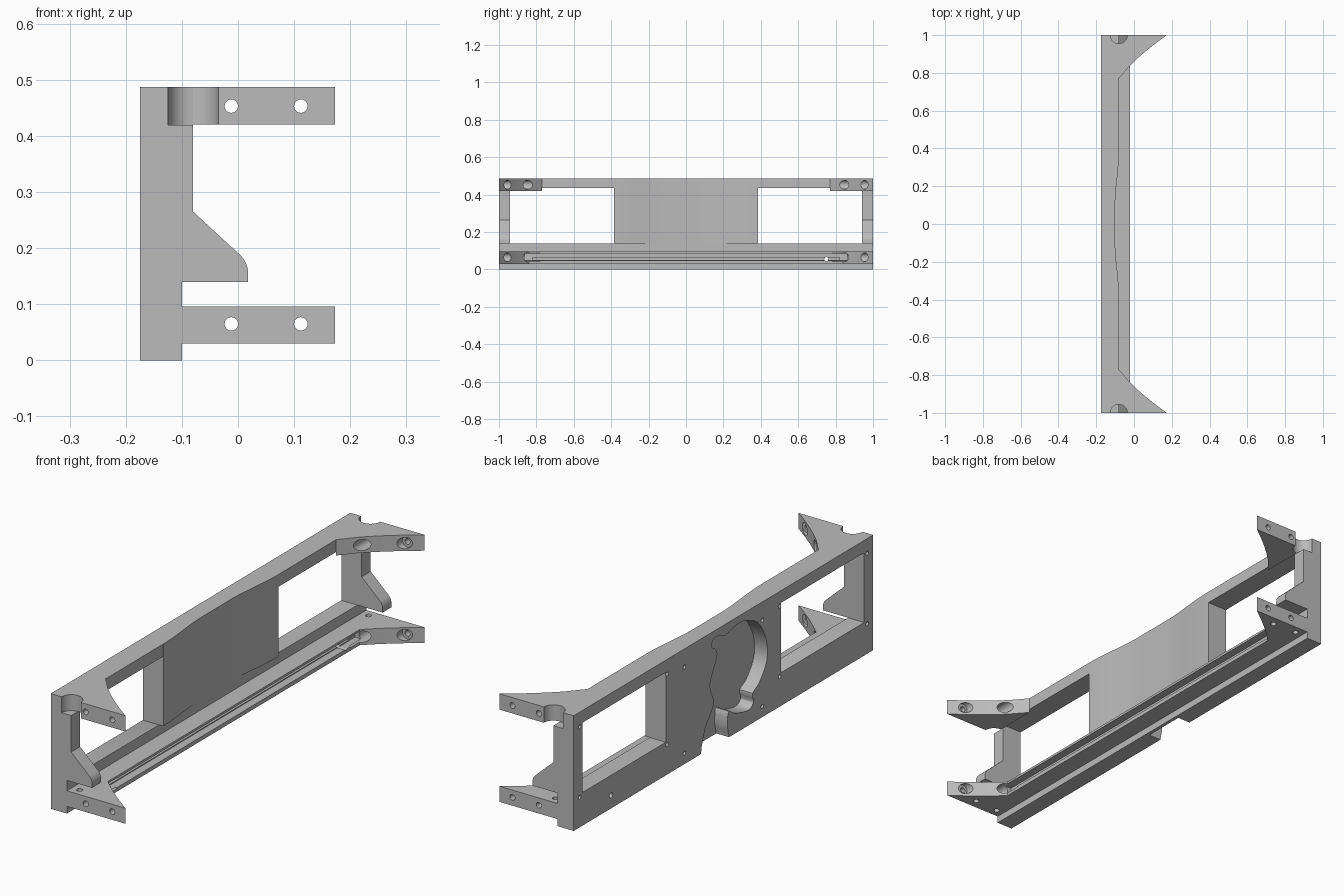
import bpy, bmesh, math
from mathutils import Vector

cube = bpy.data.objects.get("Cube")
if cube:
    bpy.data.objects.remove(cube)

grey = bpy.data.materials.new("mid_grey")
grey.use_nodes = True
colour = (0.5, 0.5, 0.5, 1)
grey.diffuse_color = colour
grey.node_tree.nodes["Principled BSDF"].inputs["Base Color"].default_value = colour

cutters = bpy.data.collections.new("cutters")
bpy.context.scene.collection.children.link(cutters)
parts = []

PLACE = {"x": lambda a, b, c: (c, a, b),
         "y": lambda a, b, c: (a, c, b),
         "z": lambda a, b, c: (a, b, c)}


def prism(name, outline, axis, low, high, cutter=False):
    """Extrude a 2D outline along an axis from low to high."""
    place = PLACE[axis]
    bm = bmesh.new()
    face = bm.faces.new([bm.verts.new(place(a, b, low)) for a, b in outline])
    new = bmesh.ops.extrude_face_region(bm, geom=[face])["geom"]
    bmesh.ops.translate(bm, vec=Vector(place(0, 0, high - low)),
                        verts=[v for v in new if isinstance(v, bmesh.types.BMVert)])
    bmesh.ops.recalc_face_normals(bm, faces=bm.faces)
    mesh = bpy.data.meshes.new(name)
    bm.to_mesh(mesh)
    bm.free()
    mesh.materials.append(grey)
    obj = bpy.data.objects.new(name, mesh)
    if cutter:
        cutters.objects.link(obj)
        obj.hide_render = True
    else:
        bpy.context.scene.collection.objects.link(obj)
        parts.append(obj)
    return obj


def rect(a0, b0, a1, b1):
    return [(a0, b0), (a1, b0), (a1, b1), (a0, b1)]


def circle(a, b, r, n=32):
    return [(a + r * math.cos(math.tau * i / n), b + r * math.sin(math.tau * i / n))
            for i in range(n)]


def smooth_loop(points, steps=4):
    """Closed rounded outline through the given points."""
    out = []
    n = len(points)
    for i in range(n):
        p0, p1, p2, p3 = (Vector(points[(i + k) % n]) for k in (-1, 0, 1, 2))
        for j in range(steps):
            t = j / steps
            out.append(tuple(0.5 * (2 * p1 + (p2 - p0) * t
                                    + (2 * p0 - 5 * p1 + 4 * p2 - p3) * t * t
                                    + (3 * p1 - p0 - 3 * p2 + p3) * t ** 3)))
    return out


BACK, FRONT, STEP, EDGE, TOP = -0.175, -0.08, -0.1, -0.02, 0.487
WING = [(0.173, 1), (0.11, 0.953), (0.06, 0.913), (0.02, 0.878), (EDGE, 0.84)]

# Lower rail and the shelf with a wing at each end
prism("lower_rail", rect(BACK, 0, STEP, 0.14), "y", -1, 1)
shelf = [(STEP, 1)] + WING
prism("lower_shelf", shelf + [(x, -y) for x, y in reversed(shelf)], "z", 0.03, 0.096)

# Centre panel with a shallow dip in its front
wave = []
for i in range(-24, 25):
    y = 0.385 * i / 24
    t = max(0, (abs(y) - 0.09) / 0.295)
    wave.append((STEP + 0.01 * (1 - math.cos(math.pi * t)), y))
prism("centre_panel", [(BACK, -0.385)] + wave + [(BACK, 0.385)], "z", 0.14, TOP)

# End rib outline with its rounded foot
foot = [(0.018 - 0.045 * (1 - math.cos(a)), 0.155 + 0.045 * math.sin(a))
        for a in (math.pi / 4 * i / 6 for i in range(7))]
rib = [(BACK, 0.14), (0.018, 0.14)] + foot + [(FRONT, 0.265), (FRONT, TOP), (BACK, TOP)]

for side, s in (("left", 1), ("right", -1)):
    def span(a, b):
        return sorted((s * a, s * b))

    prism("top_rail_" + side, rect(BACK, 0.435, FRONT, TOP), "y", *span(0.385, 0.94))
    prism("end_rib_" + side, rib, "y", *span(0.94, 1))
    wing = [(FRONT, 1)] + WING + [(FRONT, 0.77)]
    prism("upper_wing_" + side, [(x, s * y) for x, y in wing], "z", 0.42, TOP)

    # Round notch in the top corner
    prism("notch", circle(FRONT, s, 0.045), "z", 0.4195, 0.6, True)
    # Bolt holes through the wings, widened on the inner side
    for z in (0.453, 0.065):
        for x, seat, inner in ((-0.012, 0.93, 0.78), (0.112, 0.972, 0.85)):
            prism("bolt_hole", circle(x, z, 0.012, 20), "y", *span(0.7, 1.1), True)
            prism("bolt_seat", circle(x, z, 0.024, 24), "y", *span(inner, seat), True)
    # Small upright holes in the lower wings
    prism("pin_hole", circle(-0.065, s * 0.965, 0.012, 16), "z", 0.02, 0.12, True)
    prism("pin_hole", circle(0.05, s * 0.96, 0.012, 16), "z", 0.02, 0.05, True)
    # Screw holes in the back
    for y, z in ((0.96, 0.425), (0.96, 0.127), (0.376, 0.425),
                 (0.376, 0.127), (0.26, 0.41), (0.26, 0.046)):
        prism("screw_hole", circle(s * y, z, 0.0085, 14), "x", -0.2, -0.135, True)

# Long groove along the shelf, with a deeper slot and a cable hole
prism("groove", rect(-0.86, 0.047, 0.86, 0.086), "x", -0.055, 0.0, True)
prism("slot", rect(-0.82, 0.051, 0.82, 0.063), "x", -0.075, 0.0, True)
prism("cable_hole", circle(0.75, 0.055, 0.011, 16), "x", -0.2, 0.0, True)

# Freeform pocket in the back, open at the bottom
pocket = [(0.14, -0.03), (0.125, 0.09), (0.065, 0.18), (0.09, 0.27), (0.04, 0.38),
          (0.08, 0.43), (0.05, 0.458), (-0.01, 0.44), (-0.08, 0.455), (-0.15, 0.45),
          (-0.23, 0.41), (-0.285, 0.32), (-0.29, 0.23), (-0.24, 0.155),
          (-0.195, 0.125), (-0.2, 0.085), (-0.165, 0.065), (-0.08, 0.085),
          (-0.035, 0.11), (-0.027, 0.05), (-0.027, -0.03)]
prism("pocket", smooth_loop(pocket), "x", -0.2, -0.115, True)

# Cut every part, then drop the cutters
for obj in parts:
    mod = obj.modifiers.new("cuts", "BOOLEAN")
    mod.operation = "DIFFERENCE"
    mod.solver = "EXACT"
    mod.operand_type = "COLLECTION"
    mod.collection = cutters
bpy.context.view_layer.update()
graph = bpy.context.evaluated_depsgraph_get()
results = [bpy.data.meshes.new_from_object(o.evaluated_get(graph)) for o in parts]
for obj, mesh in zip(parts, results):
    obj.modifiers.clear()
    obj.data = mesh
for obj in list(cutters.objects):
    bpy.data.objects.remove(obj)
bpy.data.collections.remove(cutters)

# Smooth the round surfaces, keep hard edges
bpy.ops.object.select_all(action="DESELECT")
for obj in parts:
    obj.select_set(True)
bpy.context.view_layer.objects.active = parts[0]
bpy.ops.object.shade_smooth_by_angle(angle=math.radians(30))
